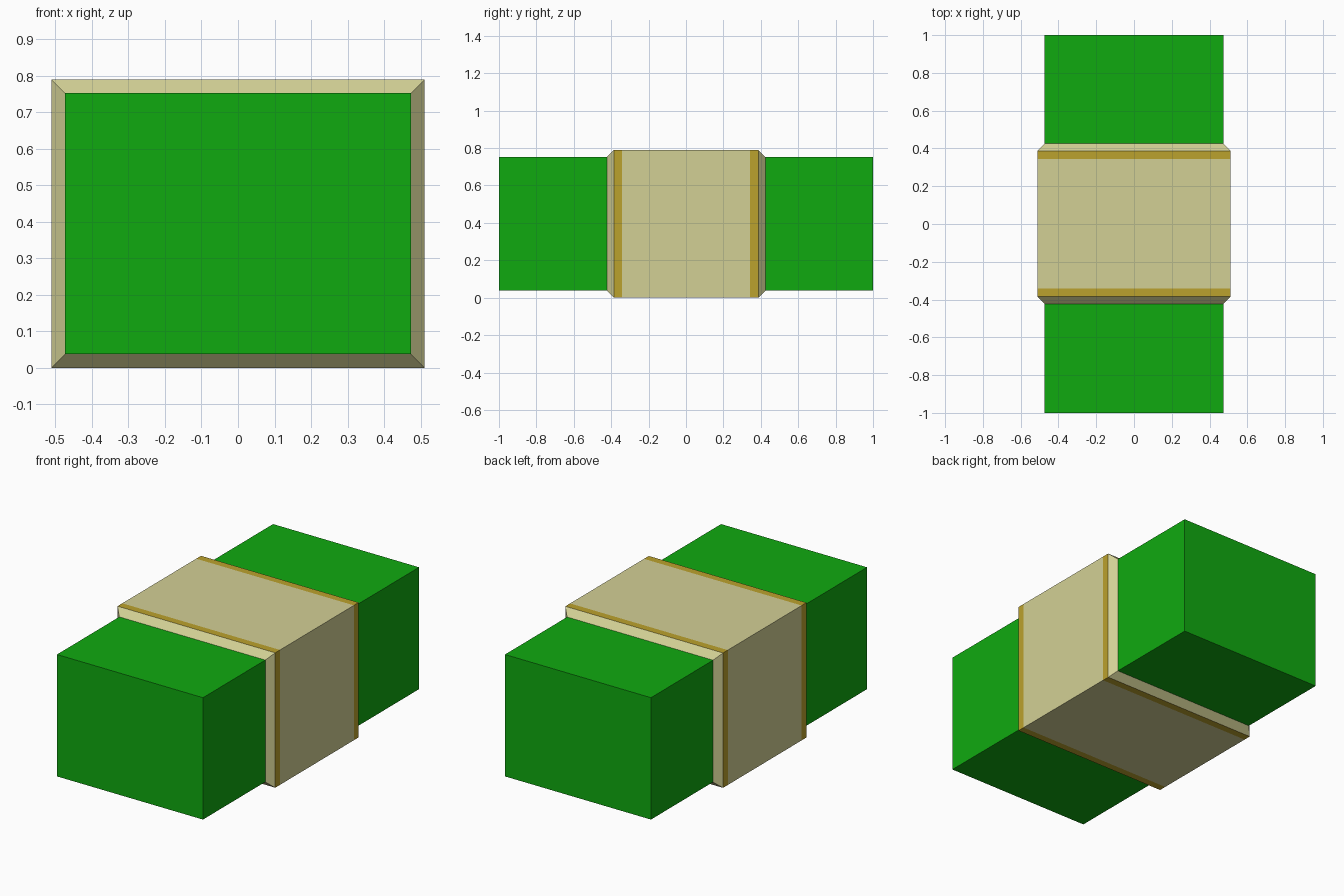
import bpy, bmesh

if "Cube" in bpy.data.objects:
    bpy.data.objects.remove(bpy.data.objects["Cube"])

def material(name, rgb):
    m = bpy.data.materials.new(name)
    m.diffuse_color = (*rgb, 1.0)
    m.use_nodes = True
    m.node_tree.nodes["Principled BSDF"].inputs["Base Color"].default_value = m.diffuse_color
    return m

green = material("note green", (0.005, 0.40, 0.005))
tan = material("band tan", (0.65, 0.63, 0.30))
gold = material("stripe gold", (0.50, 0.36, 0.026))

ZC = 0.395  # mid height of the bundle

def ring(bm, y, hx, hz):
    return [bm.verts.new((sx * hx, y, ZC + sz * hz))
            for sx, sz in ((-1, -1), (1, -1), (1, 1), (-1, 1))]

def loft(name, sections, mats, caps):
    """Skin rectangles (y, half width, half height, material) along y."""
    bm = bmesh.new()
    rings = [ring(bm, *s[:3]) for s in sections]
    for i in range(len(rings) - 1):
        a, b = rings[i], rings[i + 1]
        for k in range(4):
            j = (k + 1) % 4
            f = bm.faces.new((a[k], a[j], b[j], b[k]))
            f.material_index = sections[i][3]
    if caps:
        bm.faces.new(rings[0])
        bm.faces.new(rings[-1])
    bmesh.ops.recalc_face_normals(bm, faces=bm.faces)
    me = bpy.data.meshes.new(name)
    bm.to_mesh(me)
    bm.free()
    for m in mats:
        me.materials.append(m)
    ob = bpy.data.objects.new(name, me)
    bpy.context.collection.objects.link(ob)
    return ob

# stack of notes
loft("note_stack", [(-1, 0.473, 0.357, 0), (1, 0.473, 0.357, 0)], [green], True)

# paper band: bevelled edges, gold border stripes, plain middle
IN, OUT = (0.473, 0.357), (0.511, 0.395)
loft("paper_band", [
    (-0.423, *IN, 0),
    (-0.385, *OUT, 1),
    (-0.341, *OUT, 0),
    (0.343, *OUT, 1),
    (0.387, *OUT, 0),
    (0.425, *IN, 0),
], [tan, gold], True)
